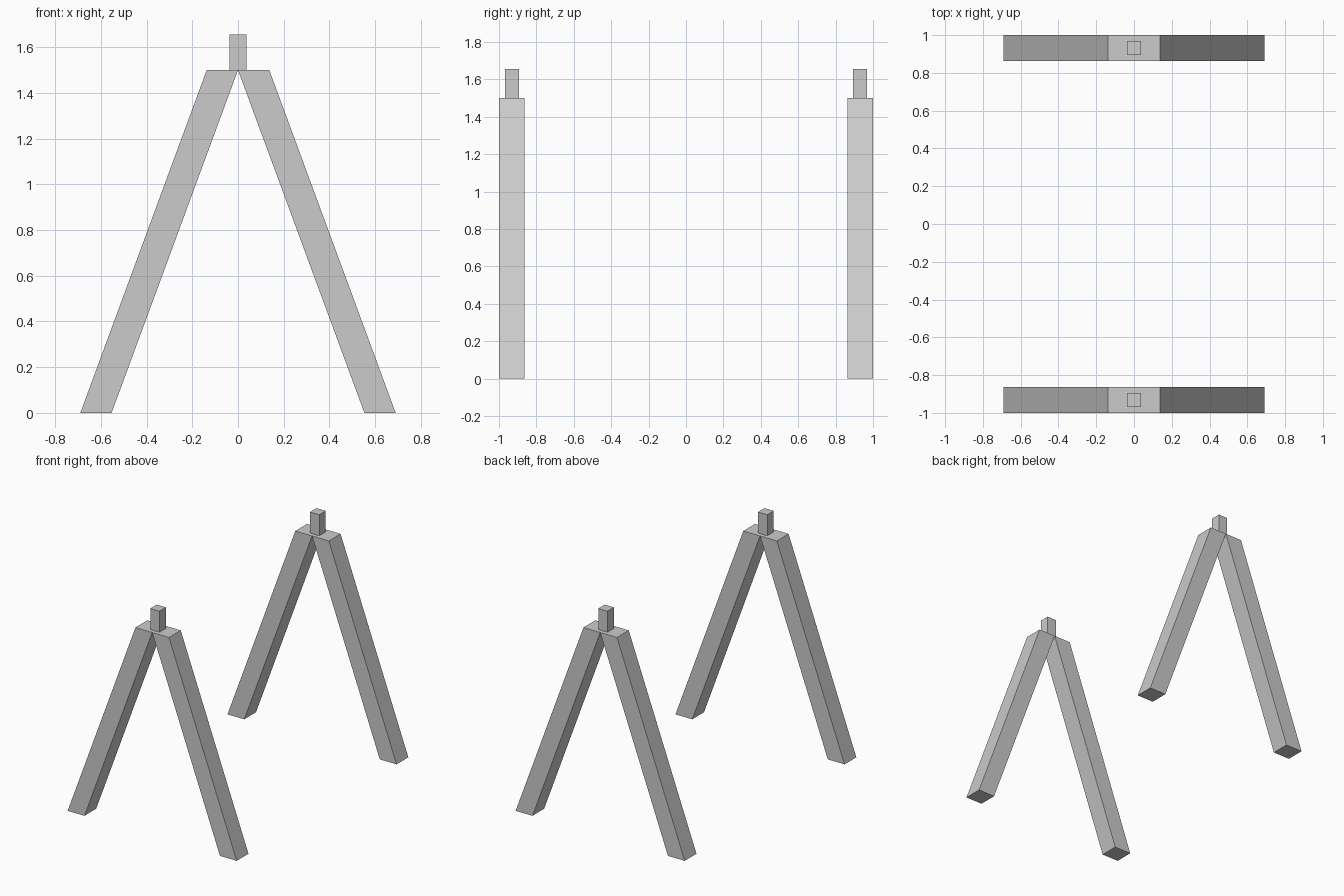
import bpy
import bmesh

if "Cube" in bpy.data.objects:
    bpy.data.objects.remove(bpy.data.objects["Cube"], do_unlink=True)

# One plain grey for everything
grey = bpy.data.materials.new("plain_grey")
grey.use_nodes = True
colour = (0.6, 0.6, 0.6, 1)
grey.diffuse_color = colour
grey.node_tree.nodes["Principled BSDF"].inputs["Base Color"].default_value = colour

LEG = 0.137      # width and depth of a leg
SPREAD = 0.553   # sideways shift of a leg from top to foot
HEIGHT = 1.5
PEG = 0.075
PEG_TOP = 1.655


def beam(name, size, bottom, top, lean=0):
    """Upright square beam centred on bottom and top; its foot shifts by lean in x."""
    x, y, z = bottom
    bm = bmesh.new()
    bmesh.ops.create_cube(bm, size=1)
    for v in bm.verts:
        low = v.co.z < 0
        v.co.x = x + v.co.x * size + (lean if low else 0)
        v.co.y = y + v.co.y * size
        v.co.z = z if low else top
    mesh = bpy.data.meshes.new(name)
    bm.to_mesh(mesh)
    bm.free()
    mesh.materials.append(grey)
    obj = bpy.data.objects.new(name, mesh)
    bpy.context.collection.objects.link(obj)


# Two A-shaped frames, each with a pair of splayed legs and a peg on top
for end, y_side in (("front", -1), ("back", 1)):
    y = y_side * (1 - LEG / 2)
    for side, x_side in (("left", 1), ("right", -1)):
        beam(f"{end}_{side}_leg", LEG, (x_side * LEG / 2, y, 0), HEIGHT, x_side * SPREAD)
    beam(f"{end}_peg", PEG, (0, y, HEIGHT), PEG_TOP)
